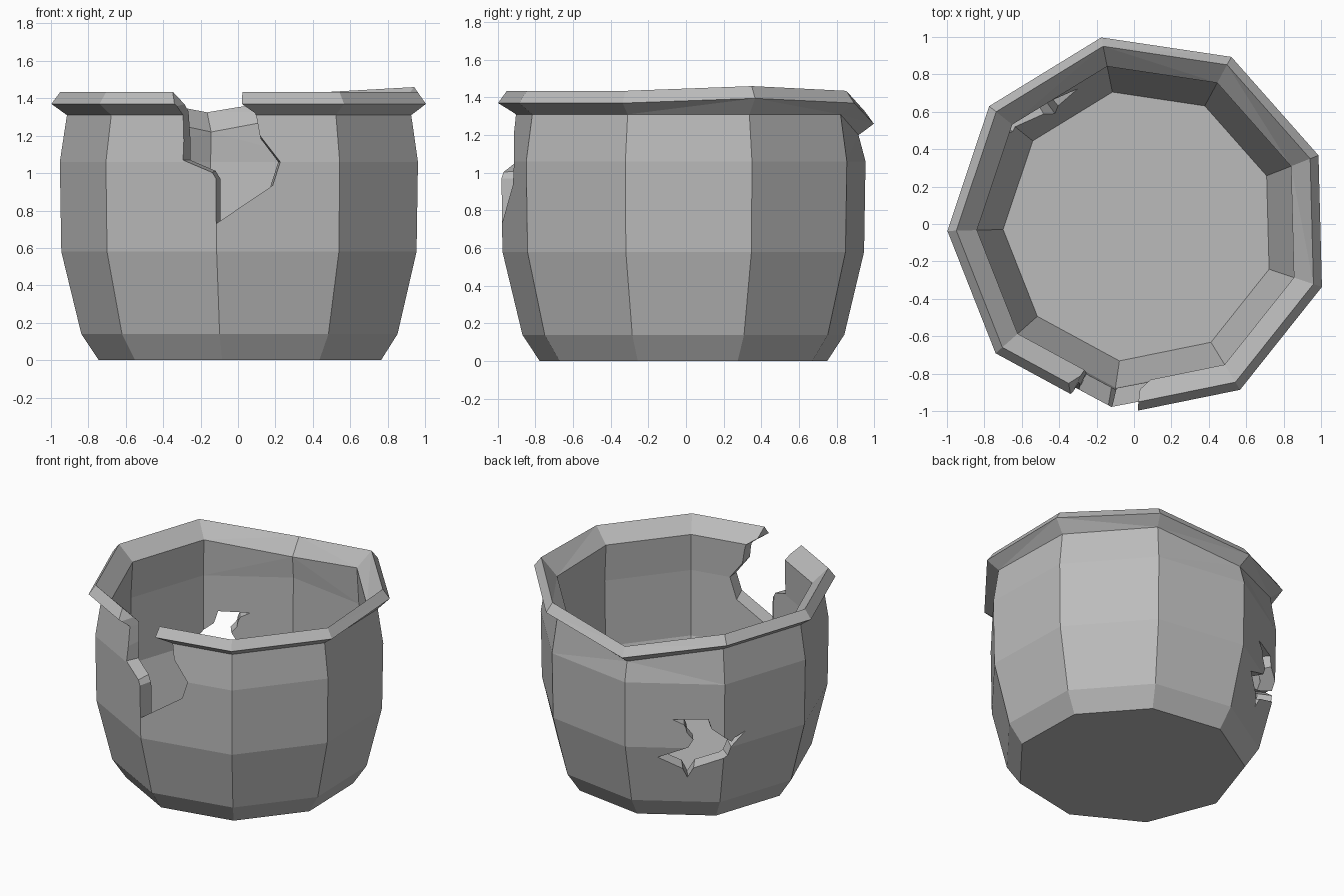
import bpy, bmesh
from math import radians, sin, cos
from mathutils import Vector

SIDES = 9
CENTRE = Vector((0.03, -0.01, 0))

cube = bpy.data.objects.get("Cube")
if cube:
    bpy.data.objects.remove(cube)

clay = bpy.data.materials.new("grey_clay")
clay.use_nodes = True
grey = (0.5, 0.5, 0.5, 1)
clay.diffuse_color = grey
clay.node_tree.nodes["Principled BSDF"].inputs["Base Color"].default_value = grey


def finish(bm, name):
    bm.normal_update()
    bmesh.ops.triangulate(bm, faces=bm.faces)
    bmesh.ops.recalc_face_normals(bm, faces=bm.faces)
    if bm.calc_volume(signed=True) < 0:
        bmesh.ops.reverse_faces(bm, faces=bm.faces)
    mesh = bpy.data.meshes.new(name)
    bm.to_mesh(mesh)
    bm.free()
    mesh.materials.append(clay)
    obj = bpy.data.objects.new(name, mesh)
    bpy.context.collection.objects.link(obj)
    return obj


def make_pot():
    # Radius and height, up the outside, over the rim, down the inside
    profile = [(0.775, 0), (0.868, 0.14), (0.975, 0.58), (0.983, 1.06), (0.945, 1.31),
               (1.028, 1.37), (0.98, 1.435), (0.87, 1.33),
               (0.885, 1.06), (0.875, 0.58), (0.73, 0.14)]
    bm = bmesh.new()
    rings = []
    for level, (r, z) in enumerate(profile):
        ring = []
        for i in range(SIDES):
            a = radians(21.5 + 40 * i)
            dz = 0
            if i == 2 and 4 <= level <= 7:      # sagging corner of the rim
                dz = -0.11
            if i == 0 and level in (5, 6):      # raised corner of the rim
                dz = 0.025
            ring.append(bm.verts.new(CENTRE + Vector((r * cos(a), r * sin(a), z + dz))))
        rings.append(ring)
    for low, high in zip(rings, rings[1:]):
        for i in range(SIDES):
            j = (i + 1) % SIDES
            bm.faces.new((low[i], low[j], high[j], high[i]))
    bm.faces.new(rings[0])
    bm.faces.new(rings[-1])
    return finish(bm, "broken_pot")


def break_out(pot, name, outline, azimuth, depth, focus):
    """Cut a jagged outline (sideways, height) through the wall, tapering inwards."""
    a = radians(azimuth)
    out, side = Vector((cos(a), sin(a), 0)), Vector((-sin(a), cos(a), 0))
    bm = bmesh.new()
    ends = []
    for d in (0.3, 1.3):
        ends.append([bm.verts.new(out * d + side * (focus + (u - focus) * d / depth)
                                  + Vector((0, 0, z))) for u, z in outline])
    inner, outer = ends
    n = len(outline)
    for i in range(n):
        j = (i + 1) % n
        bm.faces.new((inner[i], inner[j], outer[j], outer[i]))
    bm.faces.new(inner)
    bm.faces.new(outer)
    cutter = finish(bm, name)
    cutter.hide_render = True
    mod = pot.modifiers.new(name, "BOOLEAN")
    mod.operation = "DIFFERENCE"
    mod.solver = "MANIFOLD"
    mod.object = cutter
    return cutter


pot = make_pot()

# Broken notch through the front of the rim
notch = break_out(pot, "notch_cutter",
                  [(-0.41, 1.6), (-0.40, 1.43), (-0.345, 1.31), (-0.325, 1.07),
                   (-0.11, 0.97), (-0.11, 0.73), (0.23, 1.06), (0.10, 1.29),
                   (0.025, 1.37), (0.01, 1.6)],
                  -90, 0.95, 0.12)

# Jagged hole low in the back wall
hole = break_out(pot, "hole_cutter",
                 [(-0.09, 0.79), (0.15, 0.80), (0.32, 0.62), (0.45, 0.67), (0.29, 0.52),
                  (0.01, 0.34), (-0.20, 0.50), (0.05, 0.645), (0.0, 0.73)],
                 125, 0.91, 0.0)

# Apply the cuts and remove the cutters
bpy.context.view_layer.update()
result = bpy.data.meshes.new_from_object(
    pot.evaluated_get(bpy.context.evaluated_depsgraph_get()))
pot.modifiers.clear()
pot.data = result
for cutter in (notch, hole):
    bpy.data.objects.remove(cutter)
